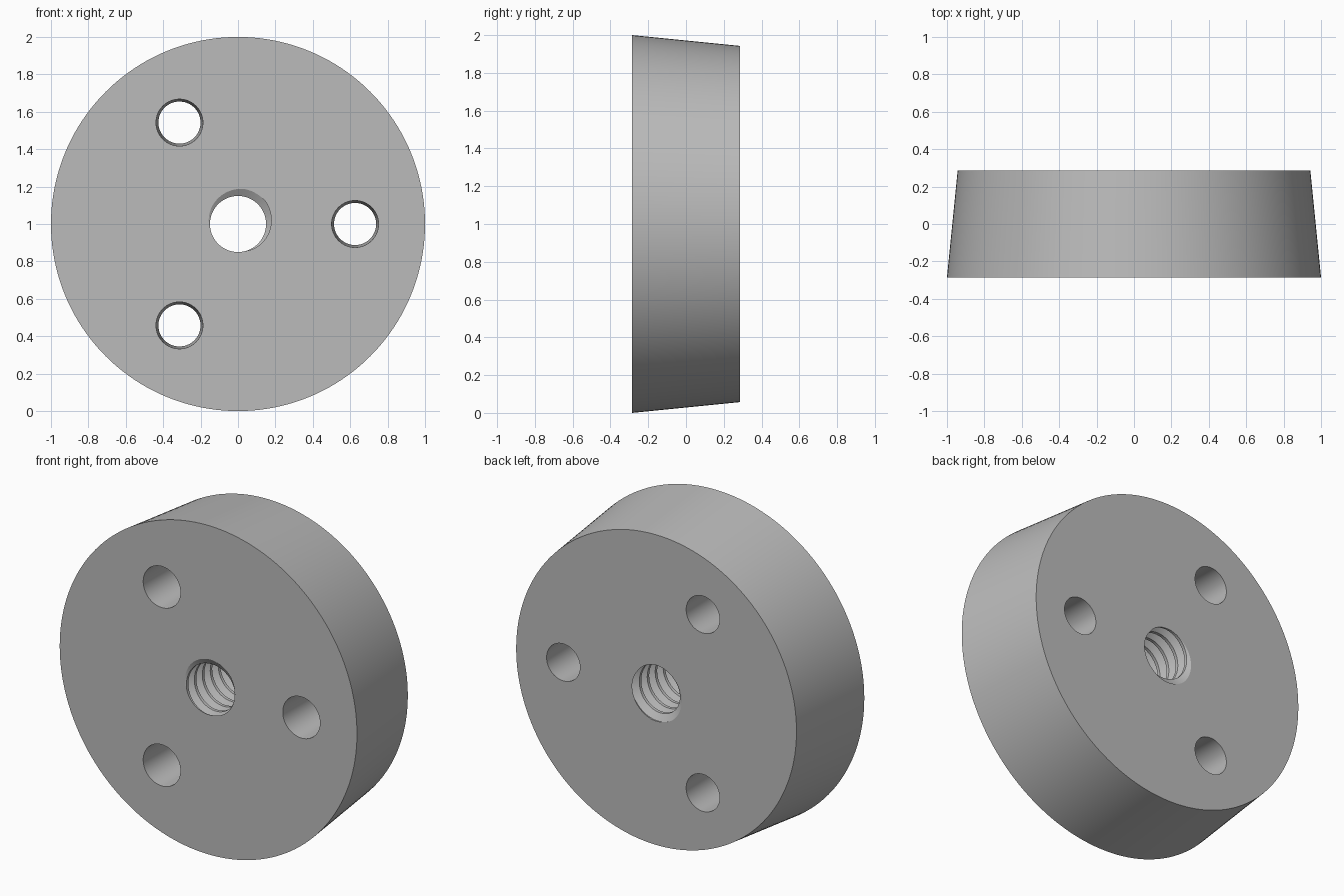
import bpy, bmesh
from math import pi, cos, sin, radians
from mathutils import Matrix, Vector

cube = bpy.data.objects.get("Cube")
if cube:
    bpy.data.objects.remove(cube, do_unlink=True)

HALF = 0.285          # half thickness of the disc
CENTRE_Z = 1.0

grey = bpy.data.materials.new("plain grey")
grey.use_nodes = True
colour = (0.5, 0.5, 0.5, 1)
grey.diffuse_color = colour
grey.node_tree.nodes["Principled BSDF"].inputs["Base Color"].default_value = colour


def to_object(bm, name):
    bmesh.ops.recalc_face_normals(bm, faces=bm.faces)
    mesh = bpy.data.meshes.new(name)
    bm.to_mesh(mesh)
    bm.free()
    mesh.materials.append(grey)
    obj = bpy.data.objects.new(name, mesh)
    bpy.context.collection.objects.link(obj)
    return obj


def cone(name, front, back, half, x=0, z=CENTRE_Z, sides=64):
    """Tapered cylinder along y, given its front and back radius."""
    bm = bmesh.new()
    place = Matrix.Translation((x, 0, z)) @ Matrix.Rotation(-pi / 2, 4, 'X')
    bmesh.ops.create_cone(bm, cap_ends=True, segments=sides, radius1=front,
                          radius2=back, depth=2 * half, matrix=place)
    return to_object(bm, name)


def thread_tap(name, minor, major, pitch, sides=64, turns=11):
    """Solid right-handed screw used to cut the threaded bore."""
    bm = bmesh.new()
    # offsets along one pitch from the root centre: root flat, flank, crest flat
    profile = [(-1 / 16, major), (1 / 16, major), (3 / 8, minor), (5 / 8, minor)]
    start = -HALF + pitch * (radians(60) / (2 * pi) - 2)
    rows = []
    for t in range(sides * turns + 1):
        a = -2 * pi * t / sides
        rows.append([bm.verts.new((r * cos(a), start + pitch * (t / sides + f),
                                   CENTRE_Z + r * sin(a))) for f, r in profile])
    for t in range(sides * (turns - 1)):
        a = rows[t] + [rows[t + sides][0]]
        b = rows[t + 1] + [rows[t + sides + 1][0]]
        for j in range(4):
            bm.faces.new((a[j], b[j], b[j + 1], a[j + 1]))
    bmesh.ops.delete(bm, geom=[v for v in bm.verts if not v.link_faces], context='VERTS')
    # close both ends with a fan
    rim = [e for e in bm.edges if e.is_boundary]
    for side in (-1, 1):
        ring = [e for e in rim if e.verts[0].co.y * side > 0]
        ys = [v.co.y for e in ring for v in e.verts]
        hub = bm.verts.new(Vector((0, (min(ys) + max(ys)) / 2, CENTRE_Z)))
        for e in ring:
            bm.faces.new((e.verts[0], e.verts[1], hub))
    return to_object(bm, name)


# tapered disc
disc = cone("tapered_disc", 1.0, 0.943, HALF, sides=160)

# three tapered bolt holes and the threaded centre bore
cutters = [thread_tap("thread_cutter", 0.15, 0.19, 0.0765)]
for i in range(3):
    a = 2 * pi * i / 3
    cutters.append(cone(f"hole_cutter_{i + 1}", 0.128, 0.11, 0.4,
                        0.626 * cos(a), CENTRE_Z + 0.626 * sin(a)))

for cutter in cutters:
    cutter.hide_render = True
    mod = disc.modifiers.new(cutter.name, 'BOOLEAN')
    mod.operation = 'DIFFERENCE'
    mod.solver = 'EXACT'
    mod.object = cutter

# apply the cuts and drop the cutters
bpy.context.view_layer.update()
cut_mesh = bpy.data.meshes.new_from_object(
    disc.evaluated_get(bpy.context.evaluated_depsgraph_get()))
disc.modifiers.clear()
disc.data = cut_mesh
for cutter in cutters:
    bpy.data.objects.remove(cutter, do_unlink=True)

bpy.ops.object.select_all(action='DESELECT')
disc.select_set(True)
bpy.context.view_layer.objects.active = disc
bpy.ops.object.shade_smooth_by_angle(angle=radians(30))
